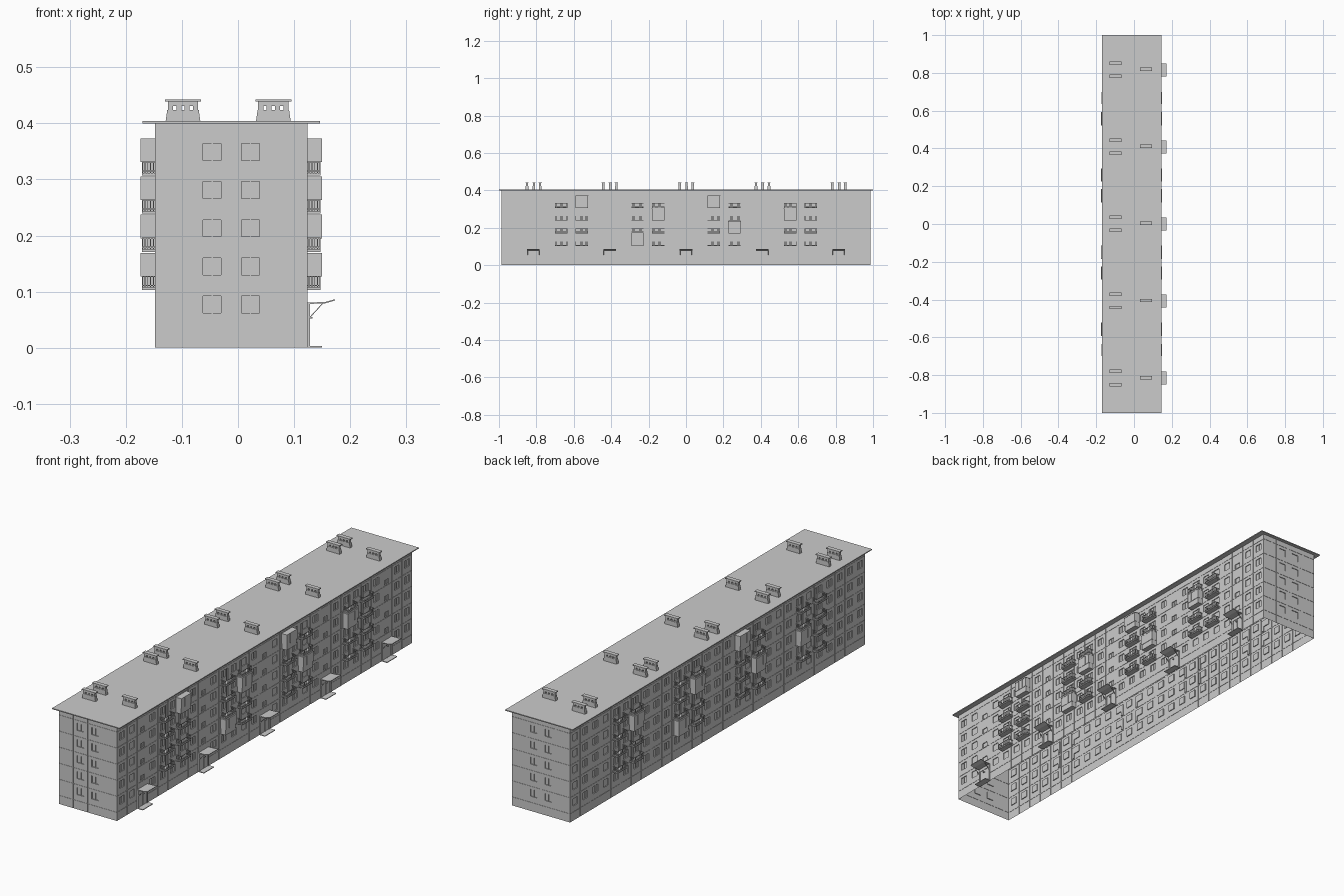
import bpy, bmesh
from mathutils import Vector

if "Cube" in bpy.data.objects:
    bpy.data.objects.remove(bpy.data.objects["Cube"])

P = 0.068                      # bay pitch and storey height
Z0, TOP = 0.037, 0.402         # plinth top, wall top
XC, HX, HY = -0.012, 2 * P, 14.5 * P
FLOORS = [Z0 + P * i for i in range(5)]
STAIRS = (-12, -6, 0, 6, 12)
# balcony bays and the side their door lies on
BALC = {s * b: s * d for s in (-1, 1) for b, d in ((2, 1), (4, -1), (8, 1), (10, -1))}


def finish(name, bm):
    bmesh.ops.remove_doubles(bm, verts=bm.verts, dist=1e-5)
    me = bpy.data.meshes.new(name)
    bm.to_mesh(me)
    bm.free()
    ob = bpy.data.objects.new(name, me)
    bpy.context.collection.objects.link(ob)
    return ob


def boxes(name, items):
    """One object made of (x0,x1,y0,y1,z0,z1) boxes."""
    bm = bmesh.new()
    for x0, x1, y0, y1, z0, z1 in items:
        x0, x1 = sorted((x0, x1))
        v = [bm.verts.new((x, y, z)) for z in (z0, z1)
             for x, y in ((x0, y0), (x1, y0), (x1, y1), (x0, y1))]
        for f in ((3, 2, 1, 0), (4, 5, 6, 7), (0, 1, 5, 4), (1, 2, 6, 5), (2, 3, 7, 6), (3, 0, 4, 7)):
            bm.faces.new([v[i] for i in f])
    me = bpy.data.meshes.new(name)
    bm.to_mesh(me)
    bm.free()
    bpy.context.collection.objects.link(bpy.data.objects.new(name, me))


def prism_y(bm, prof, y0, y1):
    """Extrude an xz profile along y."""
    a = [bm.verts.new((x, y0, z)) for x, z in prof]
    b = [bm.verts.new((x, y1, z)) for x, z in prof]
    n = len(prof)
    bm.faces.new(a)
    bm.faces.new(b[::-1])
    for i in range(n):
        bm.faces.new((a[i], b[i], b[(i + 1) % n], a[(i + 1) % n]))


def wall(name, origin, u, n, half, holes, seams):
    """Panel wall as stepped cells: holes are (u0,u1,z0,z1), joints are grooves."""
    g, gd, wd = 0.0008, 0.0012, 0.0035
    vs = [z for z in FLOORS] + [FLOORS[-1] + P]
    cu = {-half, half} | {round(s + e, 5) for s in seams for e in (-g, g)}
    cv = {0.0, TOP} | {round(s + e, 5) for s in vs for e in (-g, g)}
    for h in holes:
        cu |= {round(h[0], 5), round(h[1], 5)}
        cv |= {round(h[2], 5), round(h[3], 5)}
    cu, cv = sorted(cu), sorted(cv)

    def depth(i, j):
        if not (0 <= i < len(cu) - 1 and 0 <= j < len(cv) - 1):
            return None
        a, b = (cu[i] + cu[i + 1]) / 2, (cv[j] + cv[j + 1]) / 2
        if any(h[0] < a < h[1] and h[2] < b < h[3] for h in holes):
            return wd
        return gd if any(abs(a - s) < g for s in seams) or any(abs(b - s) < g for s in vs) else 0.0

    D = [[depth(i, j) for j in range(len(cv))] for i in range(len(cu))]
    bm = bmesh.new()

    def quad(*pts):
        bm.faces.new([bm.verts.new(origin + u * a - n * d + Vector((0, 0, z))) for a, z, d in pts])
    for i in range(len(cu) - 1):
        for j in range(len(cv) - 1):
            a, b, c, e, d = cu[i], cu[i + 1], cv[j], cv[j + 1], D[i][j]
            quad((a, c, d), (b, c, d), (b, e, d), (a, e, d))
            r, t = D[i + 1][j], D[i][j + 1]
            if r is not None and r != d:
                quad((b, c, d), (b, c, r), (b, e, r), (b, e, d))
            if t is not None and t != d:
                quad((a, e, d), (b, e, d), (b, e, t), (a, e, t))
    finish(name, bm)


def window(c, z, w=0.032):
    return (c - w / 2, c + w / 2, z + 0.025, z + 0.055)


# long facades (u runs along y) and end walls (u runs along x)
mullions = []
for side, name in ((1, "right_wall"), (-1, "left_wall")):
    holes, xw = [], XC + side * HX
    for b in range(-14, 15):
        stair = side == 1 and b in STAIRS
        for k, z in enumerate(FLOORS):
            if stair:
                if k == 0:
                    continue
                h = (b * P - .014, b * P + .014, z + .004, z + .024)
            else:
                h = window(b * P, z)
            holes.append(h)
            mullions.append((xw - side * .0035, xw - side * .0015, b * P - .001, b * P + .001, h[2], h[3]))
            if b in BALC and k:
                c = b * P + BALC[b] * 0.0225
                holes.append((c - .0055, c + .0055, z + .004, z + .055))
    wall(name, Vector((xw, 0, 0)), Vector((0, 1, 0)), Vector((side, 0, 0)), HY, holes,
         [(i - 13.5) * P for i in range(28)])
for side, name in ((-1, "front_wall"), (1, "back_wall")):
    holes = [window(c, z) for c in (-P / 2, P / 2) for z in FLOORS]
    for h in holes:
        m, y = XC + (h[0] + h[1]) / 2, side * HY
        mullions.append((m - .001, m + .001, min(y - side * .0035, y - side * .0015),
                         max(y - side * .0035, y - side * .0015), h[2], h[3]))
    wall(name, Vector((XC, side * HY, 0)), Vector((1, 0, 0)), Vector((0, side, 0)), HX, holes, [-P, 0, P])
boxes("window_mullions", mullions)

# roof slab
boxes("roof", [(-0.17, 0.146, -1, 1, 0.4, 0.404)])

# roof vents: tapered base, small posts and cap
bm, posts = bmesh.new(), []
for s in STAIRS:
    y = s * P
    for x, yy in ((-0.098, y + .036), (-0.098, y - .034), (0.063, y + .003)):
        prism_y(bm, [(x - .031, .403), (x + .031, .403), (x + .028, .424), (x - .028, .424)], yy - .007, yy + .007)
        for i in range(4):
            px = x - .0225 + i * .015
            posts.append((px - .0045, px + .0045, yy - .006, yy + .006, .424, .433))
        posts.append((x - .027, x + .027, yy - .006, yy + .006, .431, .4385))
        posts.append((x - .032, x + .032, yy - .009, yy + .009, .4385, .442))
finish("vent_bases", bm)
boxes("vent_posts_and_caps", posts)

# entrances: step, portal, door, lamp, bent canopy with struts
xr = XC + HX
bm, ent = bmesh.new(), []
for s in STAIRS:
    y = s * P
    ent += [(xr - .002, .150, y - .034, y + .034, 0, .003),
            (xr - .001, xr + .004, y - .033, y - .025, 0, .079),
            (xr - .001, xr + .004, y + .025, y + .033, 0, .079),
            (xr - .001, xr + .004, y - .025, y + .025, .066, .079),
            (xr - .001, xr + .0015, y - .025, y + .025, 0, .066),
            (xr + .001, xr + .003, y - .001, y + .001, .003, .066),
            (xr + .003, xr + .009, y - .003, y + .003, .052, .055)]
    prism_y(bm, [(xr, .078), (.155, .079), (.173, .084), (.173, .0865), (.155, .0815), (xr, .0805)],
            y - .034, y + .034)
    for yy in (y - .031, y + .031):
        prism_y(bm, [(xr + .003, .054), (xr + .005, .054), (.152, .079), (.150, .079)], yy - .001, yy + .001)
finish("entrance_canopies", bm)
boxes("entrance_doors", ent)

# balconies: some glazed in, the rest open with barred railings
GLAZED = {1: {(-8, 4), (-4, 1), (-2, 3), (2, 4), (4, 2), (8, 3)},
          -1: {(8, 3), (2, 3), (-2, 4), (4, 1), (-8, 2), (-4, 2)}}
opens, closed = [], []
for side in (1, -1):
    x = XC + side * HX

    def bx(d0, d1, y0, y1, z0, z1):
        return (x + side * d0, x + side * d1, y0, y1, z0, z1)
    for b, sh in BALC.items():
        c = b * P + sh * 0.013
        a, e = c - .033, c + .033
        for k in range(1, 5):
            z = FLOORS[k]
            if (b, k) in GLAZED[side]:
                closed += [bx(0, .023, a, e, z - .002, z + .022),
                           bx(0, .0245, a - .001, e + .001, z + .022, z + .062),
                           bx(0, .0255, a - .002, e + .002, z + .062, z + .064)]
                closed += [bx(.0245, .0255, a + i * .022 - .001, a + i * .022 + .001, z + .022, z + .062)
                           for i in range(4)]
                continue
            opens += [bx(0, .023, a, e, z - .002, z + .002)]
            for h in (.006, .022):
                opens += [bx(.021, .023, a, e, z + h - .001, z + h + .001),
                          bx(0, .021, a, a + .002, z + h - .001, z + h + .001),
                          bx(0, .021, e - .002, e, z + h - .001, z + h + .001)]
            for i in range(12):
                y = a + .001 + i * (.064 / 11)
                opens.append(bx(.0215, .0225, y - .0007, y + .0007, z + .002, z + .022))
            for i in range(4):
                for y in (a + .001, e - .001):
                    opens.append(bx(.002 + i * .005, .0035 + i * .005, y - .0006, y + .0006, z + .002, z + .022))
boxes("open_balconies", opens)
boxes("glazed_balconies", closed)
